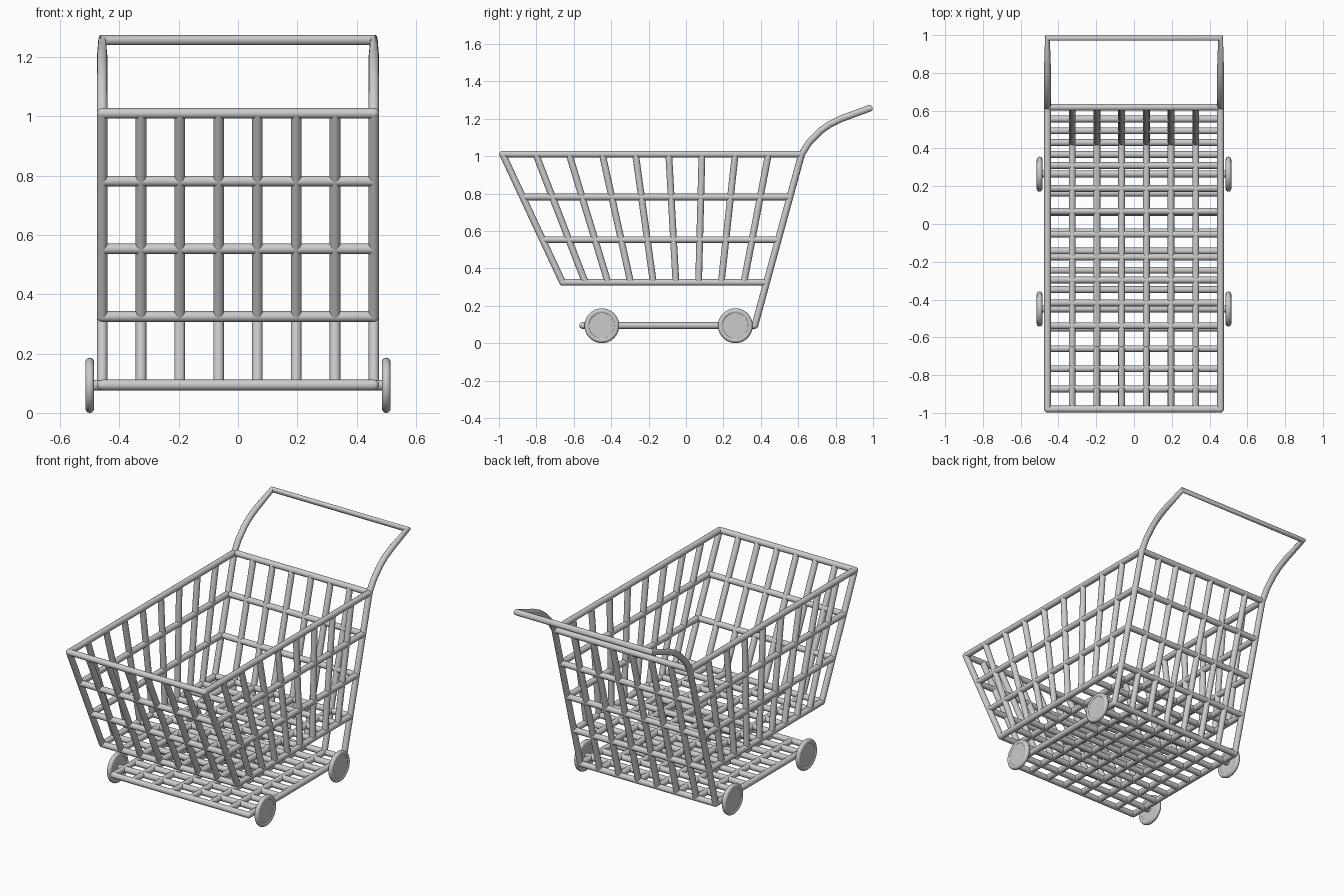
import bpy, bmesh, math
from mathutils import Vector, Matrix

if "Cube" in bpy.data.objects:
    bpy.data.objects.remove(bpy.data.objects["Cube"])

R, W = 0.018, 0.458                      # tube radius, half width
TOP, LOW, TRAY = 1.01, 0.325, 0.094      # rim, basket floor and tray heights


def front_y(z):
    return -0.66 - 0.32 * (z - LOW) / (TOP - LOW)


def back_y(z):
    return 0.368 + 0.25 * (z - TRAY) / (TOP - TRAY)


def lerp(a, b, t):
    return a + (b - a) * t


def finish(name, bm):
    me = bpy.data.meshes.new(name)
    bm.to_mesh(me)
    bm.free()
    ob = bpy.data.objects.new(name, me)
    bpy.context.collection.objects.link(ob)
    bpy.ops.object.select_all(action='DESELECT')
    ob.select_set(True)
    bpy.context.view_layer.objects.active = ob
    bpy.ops.object.shade_smooth_by_angle(angle=math.radians(40))
    return ob


def tubes(name, segments, joints=()):
    bm = bmesh.new()
    for a, b in segments:
        a, b = Vector(a), Vector(b)
        d = b - a
        m = Matrix.Translation((a + b) / 2) @ d.to_track_quat('Z', 'Y').to_matrix().to_4x4()
        bmesh.ops.create_cone(bm, cap_ends=True, segments=16, radius1=R, radius2=R,
                              depth=d.length, matrix=m)
    for j in joints:
        bmesh.ops.create_uvsphere(bm, u_segments=16, v_segments=8, radius=R,
                                  matrix=Matrix.Translation(j))
    return finish(name, bm)


def ring(name, z, y0, y1):
    c = [(-W, y0, z), (W, y0, z), (W, y1, z), (-W, y1, z)]
    return tubes(name, [(c[i], c[(i + 1) % 4]) for i in range(4)], c)


xs = [lerp(-W, W, i / 7) for i in range(1, 7)]
ts = [i / 9 for i in range(1, 9)]

# Basket hoops and tray frame
for i in range(4):
    z = lerp(LOW, TOP, i / 3)
    ring(f"basket_hoop_{i}", z, front_y(z), back_y(z))
ty0, ty1 = -0.552, back_y(TRAY)
ring("tray_frame", TRAY, ty0, ty1)

# Front, back and side uprights
tubes("front_bars", [((x, front_y(LOW), LOW), (x, front_y(TOP), TOP)) for x in [-W] + xs + [W]])
tubes("back_bars", [((x, ty1, TRAY), (x, back_y(TOP), TOP)) for x in xs])
tubes("side_bars", [((s * W, lerp(front_y(LOW), back_y(LOW), t), LOW),
                     (s * W, lerp(front_y(TOP), back_y(TOP), t), TOP))
                    for s in (-1, 1) for t in ts])

# Basket floor and tray grids
for name, z, y0, y1 in (("basket_floor", LOW, front_y(LOW), back_y(LOW)),
                        ("tray_grid", TRAY, ty0, ty1)):
    tubes(name, [((x, y0, z), (x, y1, z)) for x in xs] +
          [((-W, lerp(y0, y1, t), z), (W, lerp(y0, y1, t), z)) for t in ts])

# Back posts continuing into the handle
side = [(ty1, TRAY), (back_y(TOP), TOP), (0.66, 1.076), (0.72, 1.136),
        (0.77, 1.171), (0.83, 1.2), (0.985, 1.257)]
path = [(-W, y, z) for y, z in side] + [(W, y, z) for y, z in reversed(side)]
cu = bpy.data.curves.new("handle", 'CURVE')
cu.dimensions = '3D'
cu.bevel_depth = R
cu.bevel_resolution = 4
cu.use_fill_caps = True
sp = cu.splines.new('POLY')
sp.points.add(len(path) - 1)
for p, co in zip(sp.points, path):
    p.co = (*co, 1)
handle = bpy.data.objects.new("handle", cu)
bpy.context.collection.objects.link(handle)
bpy.ops.object.select_all(action='DESELECT')
handle.select_set(True)
bpy.context.view_layer.objects.active = handle
bpy.ops.object.convert(target='MESH')
bpy.ops.object.shade_smooth_by_angle(angle=math.radians(40))

# Axles and wheels: round tyre with an inset flat disc
WZ, WX = 0.093, 0.5
for label, y in (("front", -0.45), ("back", 0.264)):
    tubes(label + "_axle", [((-WX, y, WZ), (WX, y, WZ))])
    for s, sname in ((-1, "left"), (1, "right")):
        bpy.ops.mesh.primitive_torus_add(location=(s * WX, y, WZ), rotation=(0, math.pi / 2, 0),
                                         major_radius=0.078, minor_radius=0.015,
                                         major_segments=40, minor_segments=12)
        bpy.context.object.name = f"{label}_{sname}_tyre"
        bpy.ops.object.shade_smooth_by_angle(angle=math.radians(40))
        bm = bmesh.new()
        bmesh.ops.create_cone(bm, cap_ends=True, segments=40, radius1=0.075, radius2=0.075,
                              depth=0.022, matrix=Matrix.Translation((s * WX, y, WZ))
                              @ Matrix.Rotation(math.pi / 2, 4, 'Y'))
        finish(f"{label}_{sname}_wheel_disc", bm)
